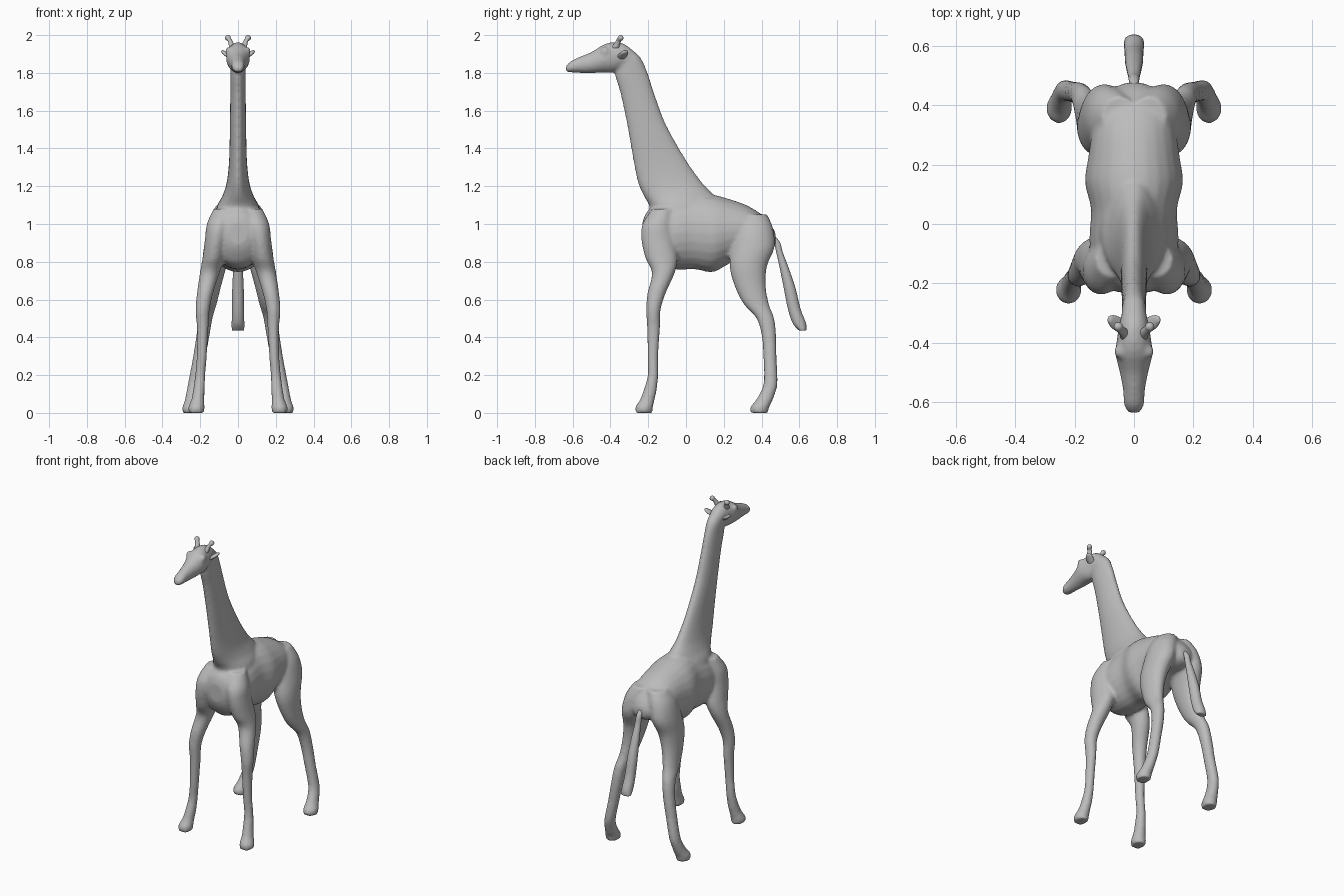
import bpy, bmesh, math
from mathutils import Vector

default = bpy.data.objects.get("Cube")
if default:
    bpy.data.objects.remove(default, do_unlink=True)

SIDES = 24
hide = bpy.data.materials.new("plain grey")
hide.use_nodes = True
GREY = (0.5, 0.5, 0.5, 1)
hide.diffuse_color = GREY
hide.node_tree.nodes["Principled BSDF"].inputs["Base Color"].default_value = GREY


def curve_through(rows, steps=4):
    """Smoothly interpolated copies of the cross-section rows."""
    out = []
    for i in range(len(rows) - 1):
        a, b, c, d = (rows[max(0, min(len(rows) - 1, i + k))] for k in (-1, 0, 1, 2))
        for s in range(steps):
            t = s / steps
            out.append([q + t / 2 * (r - p + t * (2*p - 5*q + 4*r - w + t * (3*(q - r) + w - p)))
                        for p, q, r, w in zip(a, b, c, d)])
    return out + [list(rows[-1])]


def loft(bm, rows, upright=True, side=1):
    """Skin over ellipses. Rows are x, y, z, half width, half depth.
    Upright lofts stack level ellipses, the others stack them along y."""
    rings = []
    for x, y, z, wide, deep in curve_through(rows):
        ring = []
        for k in range(SIDES):
            a = math.tau * k / SIDES
            u, v = wide * math.cos(a), deep * math.sin(a)
            ring.append(bm.verts.new((side * (x + u), y + v * upright, z + v * (not upright))))
        rings.append(ring)
    for low, high in zip(rings, rings[1:]):
        for k in range(SIDES):
            n = (k + 1) % SIDES
            bm.faces.new((low[k], low[n], high[n], high[k]))
    bm.faces.new(rings[0][::-1])
    bm.faces.new(rings[-1])


def ball(bm, centre, radius):
    made = bmesh.ops.create_uvsphere(bm, u_segments=16, v_segments=10, radius=radius)
    bmesh.ops.translate(bm, verts=made["verts"], vec=Vector(centre))


def finish(name, bm, voxel, smooth):
    """Fuse the overlapping forms into one smooth skin."""
    bmesh.ops.recalc_face_normals(bm, faces=bm.faces)
    mesh = bpy.data.meshes.new(name)
    bm.to_mesh(mesh)
    bm.free()
    obj = bpy.data.objects.new(name, mesh)
    bpy.context.collection.objects.link(obj)
    bpy.ops.object.select_all(action="DESELECT")
    obj.select_set(True)
    bpy.context.view_layer.objects.active = obj
    fuse = obj.modifiers.new("fuse", "REMESH")
    fuse.mode = "VOXEL"
    fuse.voxel_size = voxel
    soften = obj.modifiers.new("soften", "SMOOTH")
    soften.factor = 0.5
    soften.iterations = smooth
    for m in ("fuse", "soften"):
        bpy.ops.object.modifier_apply(modifier=m)
    obj.data.materials.clear()
    obj.data.materials.append(hide)
    bpy.ops.object.shade_smooth()


body = bmesh.new()

# Barrel of the body, chest to rump
loft(body, [(0, y, z, w, d) for y, z, w, d in (
    (-.23, .95, .05, .06), (-.21, .95, .10, .11), (-.16, .94, .14, .16),
    (-.05, .95, .15, .19), (.05, .96, .145, .20), (.14, .95, .165, .205),
    (.22, .96, .155, .175), (.32, .97, .14, .13), (.40, .95, .125, .10),
    (.45, .93, .08, .065), (.475, .92, .03, .03))], upright=False)

# Neck
loft(body, [(0, y, z, w, d) for z, y, w, d in (
    (.95, -.06, .12, .13), (1.08, -.03, .115, .16), (1.15, -.04, .082, .185),
    (1.22, -.085, .06, .17), (1.34, -.14, .047, .14), (1.53, -.21, .043, .103),
    (1.69, -.257, .041, .09), (1.80, -.29, .041, .087), (1.88, -.30, .04, .06),
    (1.92, -.315, .025, .03))])

# Head, muzzle first
loft(body, [(0, y, z, w, d) for y, z, w, d in (
    (-.637, 1.82, .018, .015), (-.61, 1.832, .034, .03), (-.56, 1.843, .037, .043),
    (-.50, 1.855, .048, .056), (-.44, 1.875, .062, .073), (-.39, 1.882, .058, .08),
    (-.33, 1.89, .048, .065), (-.27, 1.87, .034, .04))], upright=False)

FRONT_LEG = ((.07, -.12, 1.08, .06, .06), (.10, -.15, 1.0, .065, .08),
             (.115, -.15, .92, .06, .087), (.13, -.13, .82, .058, .085),
             (.15, -.12, .74, .052, .06), (.175, -.157, .63, .043, .048),
             (.188, -.173, .54, .037, .038), (.187, -.172, .44, .03, .034),
             (.192, -.175, .30, .027, .028), (.20, -.175, .20, .027, .028),
             (.207, -.19, .12, .031, .035), (.213, -.205, .07, .034, .039),
             (.22, -.222, .03, .043, .047), (.22, -.222, 0, .04, .044))
HIND_LEG = ((.05, .36, 1.05, .06, .07), (.08, .36, .98, .075, .10),
            (.105, .355, .88, .075, .115), (.125, .33, .78, .066, .10),
            (.14, .338, .68, .053, .084), (.155, .37, .58, .043, .068),
            (.172, .42, .50, .037, .047), (.187, .44, .40, .035, .038),
            (.208, .445, .28, .033, .035), (.232, .448, .16, .032, .037),
            (.242, .43, .10, .033, .041), (.247, .41, .06, .037, .046),
            (.252, .39, .03, .043, .05), (.252, .388, 0, .041, .047))
for side in (1, -1):
    loft(body, FRONT_LEG, side=side)
    loft(body, HIND_LEG, side=side)
    # Brow over each eye
    ball(body, (side * .045, -.43, 1.915), .024)
finish("body_neck_head_and_legs", body, .01, 5)

# Tail with a broad tuft
tail = bmesh.new()
loft(tail, [(0, y, z, w, d) for y, z, w, d in (
    (.45, .94, .016, .02), (.482, .90, .018, .018), (.495, .85, .02, .018),
    (.522, .76, .026, .025), (.55, .655, .031, .032), (.573, .55, .032, .034),
    (.60, .475, .034, .036), (.618, .435, .034, .02))])
finish("tail", tail, .006, 4)

for side, label in ((1, "left"), (-1, "right")):
    # Knobbed horn
    horn = bmesh.new()
    loft(horn, ((.028, -.375, 1.93, .019, .022), (.04, -.36, 1.965, .013, .015),
                (.052, -.348, 1.985, .014, .016)), side=side)
    ball(horn, (side * .053, -.346, 1.985), .016)
    finish(label + "_horn", horn, .004, 2)
    # Small ear pointing outward
    ear = bmesh.new()
    loft(ear, ((.03, -.345, 1.87, .014, .02), (.052, -.338, 1.89, .018, .026),
               (.07, -.328, 1.905, .017, .022), (.082, -.32, 1.92, .008, .01)), side=side)
    finish(label + "_ear", ear, .004, 2)
